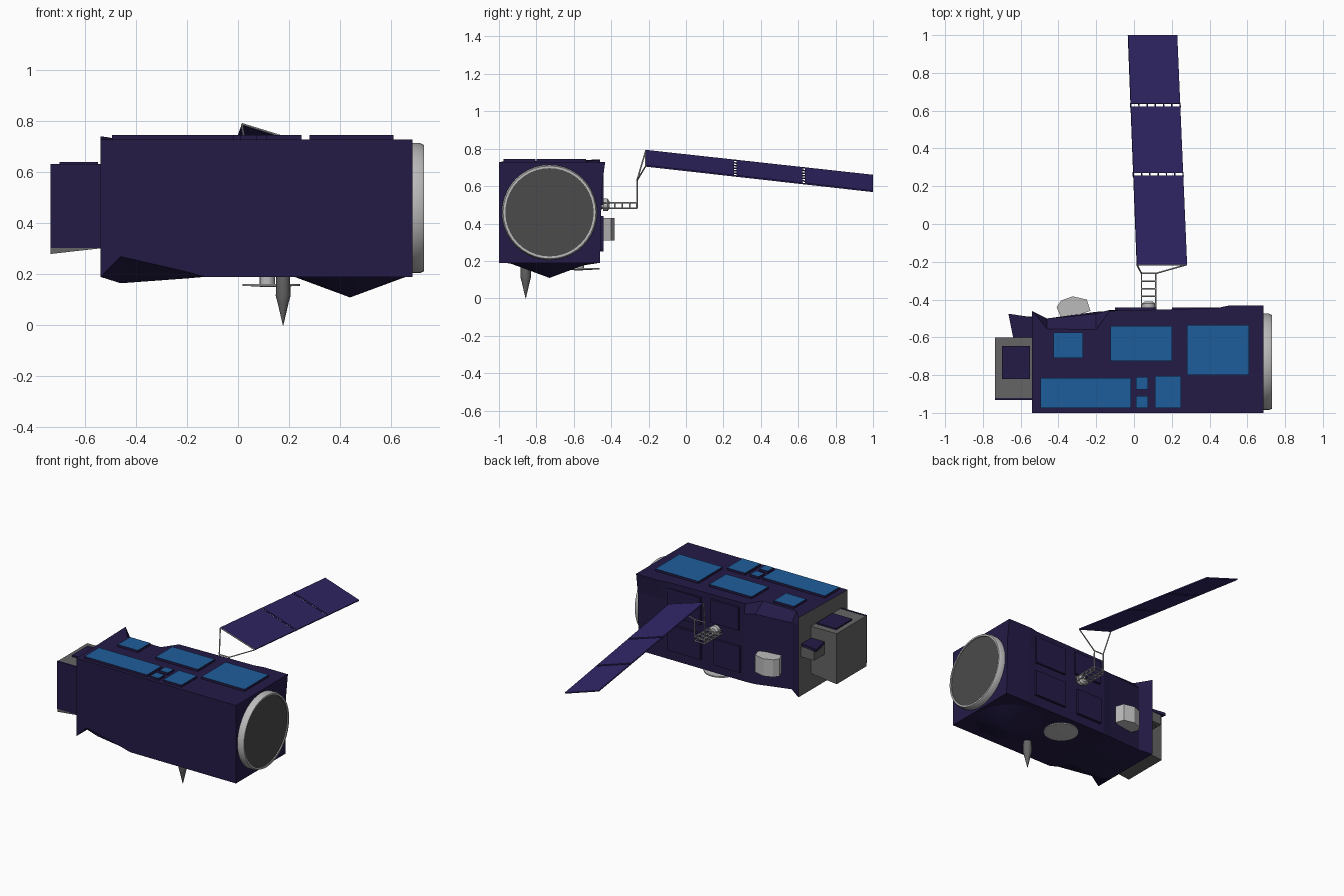
import bpy, bmesh, math
from mathutils import Vector, Matrix

if "Cube" in bpy.data.objects:
    bpy.data.objects.remove(bpy.data.objects["Cube"])


def mat(name, rgb):
    m = bpy.data.materials.new(name)
    m.diffuse_color = (*rgb, 1)
    m.use_nodes = True
    m.node_tree.nodes["Principled BSDF"].inputs["Base Color"].default_value = m.diffuse_color
    return m


NAVY = mat("navy_foil", (0.018, 0.011, 0.062))
VIOLET = mat("solar_violet", (0.03, 0.02, 0.135))
BLUE = mat("radiator_blue", (0.013, 0.11, 0.33))
DARK = mat("dark_grey", (0.07, 0.07, 0.07))
MID = mat("mid_grey", (0.13, 0.13, 0.13))
LIGHT = mat("light_grey", (0.5, 0.5, 0.5))


def finish(name, bm, *mats):
    bmesh.ops.recalc_face_normals(bm, faces=bm.faces[:])
    me = bpy.data.meshes.new(name)
    bm.to_mesh(me)
    bm.free()
    for m in mats:
        me.materials.append(m)
    ob = bpy.data.objects.new(name, me)
    bpy.context.collection.objects.link(ob)
    return ob


def smooth(ob):
    bpy.ops.object.select_all(action='DESELECT')
    ob.select_set(True)
    bpy.context.view_layer.objects.active = ob
    bpy.ops.object.shade_smooth_by_angle(angle=math.radians(35))


def loft(name, rings, *mats):
    bm = bmesh.new()
    vs = [[bm.verts.new(p) for p in r] for r in rings]
    n = len(vs[0])
    for a, b in zip(vs, vs[1:]):
        for i in range(n):
            bm.faces.new((a[i], a[(i + 1) % n], b[(i + 1) % n], b[i]))
    bm.faces.new(vs[0]).material_index = len(mats) - 1
    bm.faces.new(vs[-1])
    return finish(name, bm, *mats)


def box(name, x, y, z, m, top=None):
    bm = bmesh.new()
    bmesh.ops.create_cube(bm, size=1)
    for v in bm.verts:
        v.co = [r[0] if c < 0 else r[1] for c, r in zip(v.co, (x, y, z))]
    bm.normal_update()
    if top:
        for f in bm.faces:
            f.material_index = int(f.normal.z > 0.5)
    return finish(name, bm, *([m, top] if top else [m]))


def lathe(name, profile, centre, axis, m, n=32):
    """Revolve (radius, distance) pairs about an axis through centre."""
    rot = Vector((0, 0, 1)).rotation_difference(Vector(axis)).to_matrix()
    rings = [[Vector(centre) + rot @ Vector((r * math.cos(2 * math.pi * i / n),
              r * math.sin(2 * math.pi * i / n), d)) for i in range(n)] for r, d in profile]
    ob = loft(name, rings, m)
    smooth(ob)
    return ob


def struts(name, pairs, r, m):
    bm = bmesh.new()
    for a, b in pairs:
        a, b = Vector(a), Vector(b)
        q = Vector((0, 0, 1)).rotation_difference(b - a).to_matrix().to_4x4()
        bmesh.ops.create_cone(bm, cap_ends=True, segments=6, radius1=r, radius2=r,
                              depth=(b - a).length, matrix=Matrix.Translation((a + b) / 2) @ q)
    return finish(name, bm, m)


# Main hull: x, front bottom z, back top (y, z), back upper (y, z), back lower (y, z), keel z
stations = [
    (-.54, .19, -.46, .742, -.46, .70, -.46, .19, .19),
    (-.46, .27, -.555, .73, -.50, .67, -.50, .21, .165),
    (-.20, .21, -.56, .73, -.475, .67, -.465, .19, .184),
    (-.13, .19, -.46, .73, -.455, .66, -.46, .19, .19),
    (.44, .19, -.445, .73, -.452, .60, -.46, .19, .19),
    (.50, .19, -.432, .73, -.45, .60, -.46, .19, .19),
    (.685, .19, -.432, .73, -.45, .60, -.46, .19, .19)]
hull = [[(x, -1, fb), (x, -1, .73), (x, ty, tz), (x, uy, uz), (x, ly, lz),
         (x, -.62, k), (x, -.88, k)] for x, fb, ty, tz, uy, uz, ly, lz, k in stations]
loft("main_hull", hull, NAVY, MID)

# Radiator plates on the roof
for i, (x0, x1, y0, y1) in enumerate([
        (-.495, -.015, -.975, -.815), (.01, .075, -.875, -.81), (.01, .075, -.975, -.91),
        (.11, .25, -.975, -.805), (-.425, -.27, -.71, -.575), (-.125, .20, -.725, -.54),
        (.28, .61, -.80, -.535)]):
    box(f"roof_radiator_{i}", (x0, x1), (y0, y1), (.725, .746), NAVY, BLUE)

# Access panels on the back wall
for i, (x0, x1, z0, z1) in enumerate([(.2, .45, .5, .69), (-.09, .12, .54, .7),
                                      (.2, .45, .26, .44), (-.1, .1, .25, .43)]):
    box(f"back_panel_{i}", (x0, x1), (-.48, -.441), (z0, z1), NAVY)

# Telescope aperture ring and dark cover on the +x end
lathe("aperture_ring", [(.255, 0), (.255, .03), (.248, .045), (.236, .045), (.236, .03)],
      (.685, -.73, .46), (1, 0, 0), LIGHT, 40)
lathe("aperture_cover", [(.24, 0), (.24, .038)], (.685, -.73, .46), (1, 0, 0), DARK, 40)

# Instrument box on the -x end
loft("instrument_box", [[(x, -.928, z), (x, -.6, z), (x, -.6, .63), (x, -.928, .63)]
                        for x, z in ((-.735, .28), (-.53, .303))], MID)
box("instrument_front_plate", (-.735, -.53), (-.933, -.92), (.303, .632), NAVY)
box("instrument_top_plate", (-.70, -.55), (-.82, -.645), (.625, .64), NAVY)

# Small sensor beside the instrument box
box("sensor_bracket", (-.64, -.53), (-.60, -.49), (.46, .53), MID)
loft("sensor_hood", [[(-.665, -.475, z), (-.64, -.6, z), (-.53, -.6, z), (-.53, -.495, z)]
                     for z in (.53, .55)], NAVY)
lathe("sensor_barrel", [(.035, 0), (.035, .09)], (-.60, -.55, .455), (0, 0, 1), MID, 16)

# Faceted tracker housing on the back wall
outline = [(-.41, -.44), (-.385, -.405), (-.325, -.383), (-.25, -.40), (-.23, -.46), (-.38, -.51)]
loft("tracker_housing", [[(x, y, z) for x, y in outline] for z in (.31, .43)], LIGHT)

# Underside: shallow cone, dish on a stub, spike antenna
lathe("belly_cone", [(.232, 0), (.002, -.085)], (.44, -.73, .195), (0, 0, 1), NAVY)
lathe("belly_dish", [(.03, -.005), (.113, -.005), (.113, -.013), (.02, -.018)],
      (.13, -.575, .168), (0, 0, 1), LIGHT)
lathe("dish_stub", [(.03, 0), (.03, .045)], (.115, -.575, .155), (0, 0, 1), LIGHT, 16)
lathe("spike_antenna", [(.027, .2), (.029, .115), (.022, .09), (.001, 0)],
      (.177, -.857, 0), (0, 0, 1), MID, 16)

# Solar wing drive hub
lathe("wing_hub", [(.022, 0), (.022, .025), (.034, .025), (.034, .05), (.02, .06)],
      (.078, -.47, .5), (0, 1, 0), LIGHT, 16)

# Ladder boom and yoke
XS, ZS, YE = (.04, .115), (.482, .512), -.262
root = [(.015, -.215, .79), (.28, -.215, .708)]
bars = [((x, -.45, z), (x, YE, z)) for x in XS for z in ZS]
for i in range(5):
    y = YE - i * .04
    bars += [((XS[0], y, z), (XS[1], y, z)) for z in ZS]
    bars += [((x, y, ZS[0]), (x, y, ZS[1])) for x in XS]
bars += [((x, YE, .482), (x, YE + .002, .63)) for x in XS]
bars += [((XS[0], YE, .63), (XS[1], YE, .63)), tuple(root)]
bars += [((x, YE, .63), c) for x, c in zip(XS, root)]
struts("wing_boom", bars, .004, LIGHT)

# Solar wing: three panels between root and tip edges, joined by hinges
A, B = map(Vector, root)
C, D = Vector((-.032, 1, .657)), Vector((.228, 1, .572))


def wing(u, v):
    return A.lerp(B, u).lerp(C.lerp(D, u), v)


normal = (B - A).cross(C - A).normalized() * .004
gap = .006
cuts = [0, .393, .695, 1]
for i in range(3):
    v0 = cuts[i] + (gap if i else 0)
    v1 = cuts[i + 1] - (gap if i < 2 else 0)
    loft(f"solar_panel_{i}", [[wing(u, v) + s * normal for u, v in
                              ((0, v0), (1, v0), (1, v1), (0, v1))] for s in (-1, 1)], VIOLET)
struts("panel_hinges", [(wing(u / 6, v - .01), wing(u / 6, v + .01))
                        for v in cuts[1:3] for u in range(7)], .004, VIOLET)
